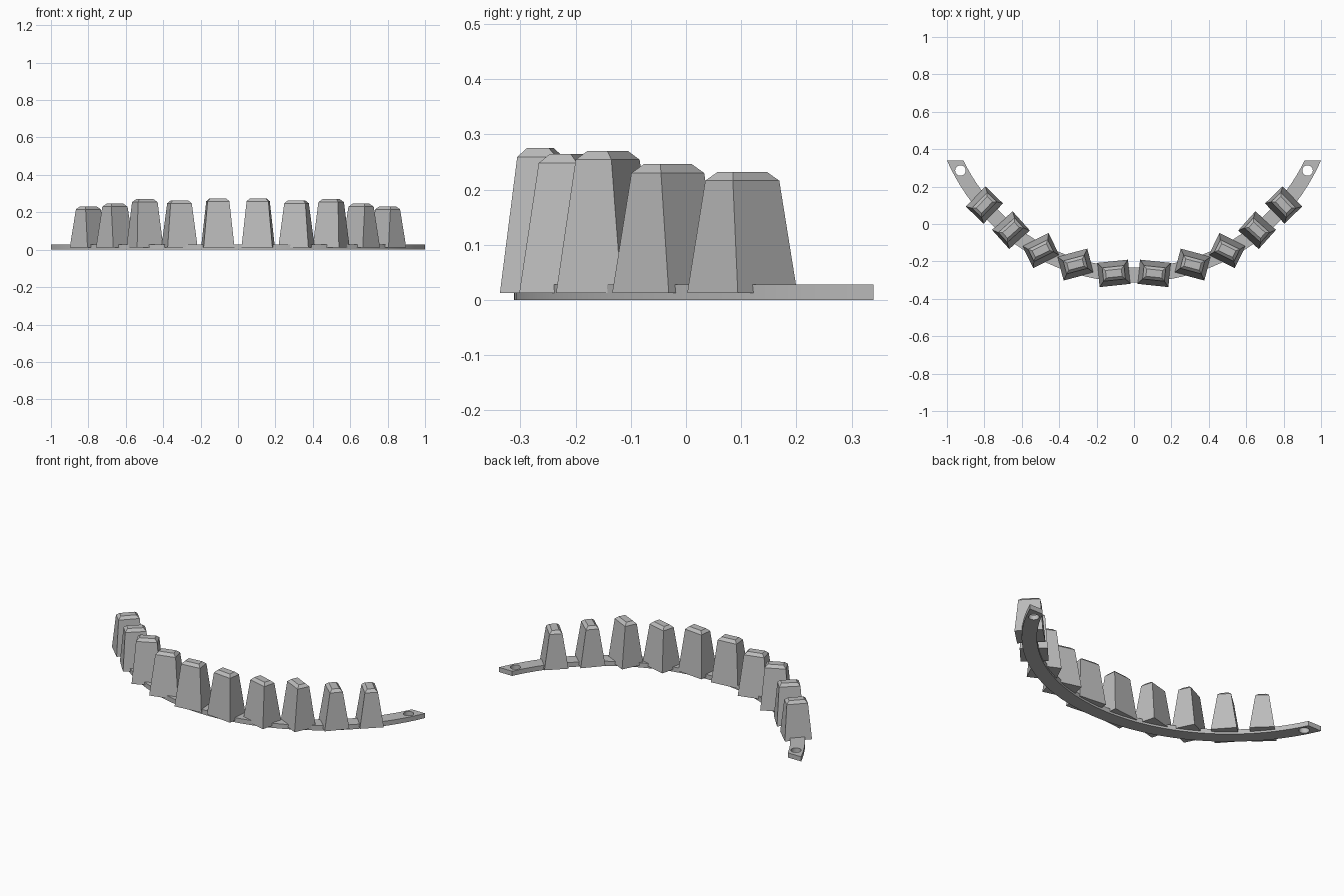
import bpy, bmesh
from math import asin, sin, cos, radians, sqrt
from mathutils import Matrix

cube = bpy.data.objects.get("Cube")
if cube:
    bpy.data.objects.remove(cube, do_unlink=True)

grey = bpy.data.materials.new("plain grey")
grey.use_nodes = True
grey.diffuse_color = (0.5, 0.5, 0.5, 1)
grey.node_tree.nodes["Principled BSDF"].inputs["Base Color"].default_value = (0.5, 0.5, 0.5, 1)


def add_object(name, bm):
    bmesh.ops.recalc_face_normals(bm, faces=bm.faces[:])
    mesh = bpy.data.meshes.new(name)
    bm.to_mesh(mesh)
    bm.free()
    mesh.materials.append(grey)
    obj = bpy.data.objects.new(name, mesh)
    bpy.context.collection.objects.link(obj)
    return obj


# Curved band: an arc strip whose ends are cut straight across
CENTRE_Y, OUTER, INNER = 0.781, 1.093, 1.013
END_Y, THICK, STEPS = 0.34, 0.028, 48


def arc(radius):
    half = asin(sqrt(radius ** 2 - (CENTRE_Y - END_Y) ** 2) / radius)
    angles = [half * (2 * i / STEPS - 1) for i in range(STEPS + 1)]
    return [(radius * sin(a), CENTRE_Y - radius * cos(a), 0) for a in angles]


bm = bmesh.new()
outer = [bm.verts.new(p) for p in arc(OUTER)]
inner = [bm.verts.new(p) for p in arc(INNER)]
strip = [bm.faces.new((outer[i], outer[i + 1], inner[i + 1], inner[i])) for i in range(STEPS)]
raised = bmesh.ops.extrude_face_region(bm, geom=strip, use_keep_orig=True)
top = [v for v in raised["geom"] if isinstance(v, bmesh.types.BMVert)]
bmesh.ops.translate(bm, verts=top, vec=(0, 0, THICK))
band = add_object("curved_band", bm)

# Fixing hole near each end of the band
bm = bmesh.new()
for side in (-1, 1):
    bmesh.ops.create_cone(bm, cap_ends=True, segments=32, radius1=0.028, radius2=0.028,
                          depth=0.2, matrix=Matrix.Translation((side * 0.928, 0.286, 0)))
cutter = add_object("hole_cutter", bm)
cutter.hide_render = True
cutter.hide_set(True)
cut = band.modifiers.new("fixing_holes", "BOOLEAN")
cut.operation = "DIFFERENCE"
cut.solver = "EXACT"
cut.object = cutter

bpy.context.view_layer.objects.active = band
band.select_set(True)
bpy.ops.object.modifier_apply(modifier=cut.name)
bpy.ops.object.shade_smooth_by_angle(angle=radians(30))
bpy.data.objects.remove(cutter, do_unlink=True)


# Tapered block with a chamfered top
def add_block(name, x, y, turn, width, depth, height):
    bm = bmesh.new()
    levels = [(width, depth, 0.012),
              (0.117, 0.072, height - 0.016),
              (0.085, 0.040, height)]
    rings = []
    for w, d, z in levels:
        corners = ((-1, -1), (1, -1), (1, 1), (-1, 1))
        rings.append([bm.verts.new((sx * w / 2, sy * d / 2, z)) for sx, sy in corners])
    for low, high in zip(rings, rings[1:]):
        for i in range(4):
            j = (i + 1) % 4
            bm.faces.new((low[i], low[j], high[j], high[i]))
    bm.faces.new(rings[0])
    bm.faces.new(rings[-1])
    block = add_object(name, bm)
    block.location = (x, y, 0)
    block.rotation_euler.z = radians(turn)


# Centre outwards: x, y, turn, width, depth, height
blocks = [
    (0.108, -0.264, -6, 0.166, 0.130, 0.275),
    (0.313, -0.217, -15, 0.166, 0.132, 0.264),
    (0.498, -0.142, -26, 0.156, 0.132, 0.270),
    (0.658, -0.033, -42, 0.148, 0.138, 0.246),
    (0.800, 0.102, -46, 0.150, 0.132, 0.232),
]
for number, (x, y, turn, width, depth, height) in enumerate(blocks, 1):
    for label, side in (("left", 1), ("right", -1)):
        add_block(f"{label}_block_{number}", side * x, y, side * turn, width, depth, height)
